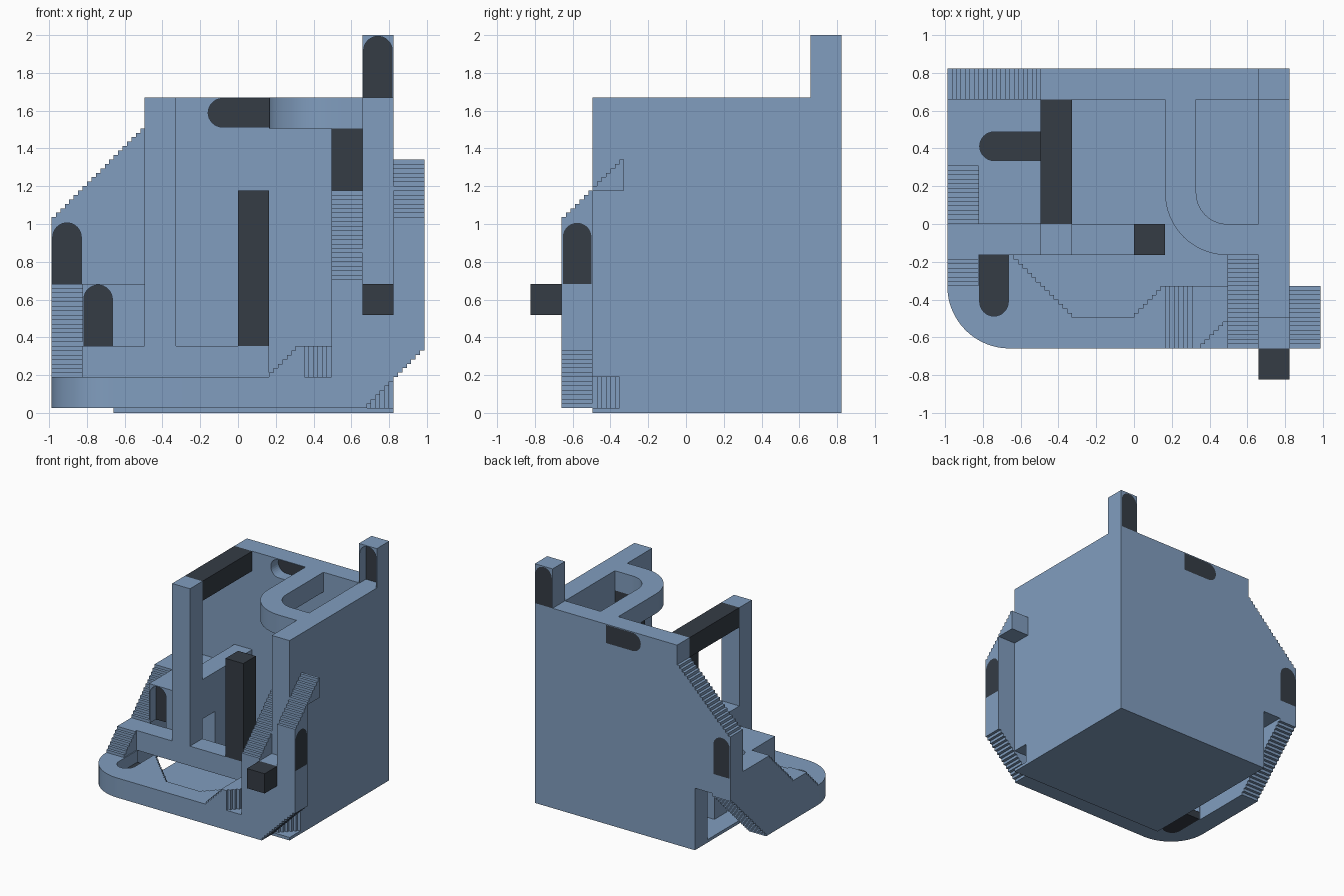
import bpy, bmesh, math

if "Cube" in bpy.data.objects:
    bpy.data.objects.remove(bpy.data.objects["Cube"])

U, Z0, N = 0.1646, 0.025, 7      # grid cell, floor thickness, steps per cell


def material(name, rgb):
    m = bpy.data.materials.new(name)
    m.diffuse_color = (*rgb, 1)
    m.use_nodes = True
    m.node_tree.nodes["Principled BSDF"].inputs["Base Color"].default_value = m.diffuse_color
    return m


BLUE = material("blue", (0.22, 0.34, 0.52))
DARK = material("dark", (0.035, 0.045, 0.06))


def prism(name, axis, pts, lo, hi, mat=BLUE, smooth=False):
    """Extrude a profile in grid cells: axis x uses (y,z), y uses (x,z), z uses (x,y)."""
    def place(p, t):
        x, y, z = {'x': (t, *p), 'y': (p[0], t, p[1]), 'z': (*p, t)}[axis]
        return x * U, y * U, z * U + Z0
    bm = bmesh.new()
    a = [bm.verts.new(place(p, lo)) for p in pts]
    b = [bm.verts.new(place(p, hi)) for p in pts]
    bm.faces.new(a)
    bm.faces.new(b[::-1])
    for i in range(len(pts)):
        j = (i + 1) % len(pts)
        bm.faces.new((a[i], b[i], b[j], a[j]))
    bmesh.ops.recalc_face_normals(bm, faces=bm.faces)
    me = bpy.data.meshes.new(name)
    bm.to_mesh(me)
    bm.free()
    me.materials.append(mat)
    ob = bpy.data.objects.new(name, me)
    bpy.context.collection.objects.link(ob)
    if smooth:
        bpy.ops.object.select_all(action='DESELECT')
        ob.select_set(True)
        bpy.context.view_layer.objects.active = ob
        bpy.ops.object.shade_smooth_by_angle(angle=math.radians(30))
    return ob


def box(name, x, y, z, mat=BLUE):
    return prism(name, 'z', [(x[0], y[0]), (x[1], y[0]), (x[1], y[1]), (x[0], y[1])], *z, mat)


def steps(p, q, first):
    """Stepped 45 degree line from p to q; first = coordinate that moves first."""
    n = round(abs(q[0] - p[0]) * N)
    pts, cur = [tuple(p)], list(p)
    for k in range(1, n + 1):
        for c in (first, 1 - first):
            cur[c] = p[c] + (q[c] - p[c]) * k / n
            pts.append(tuple(cur))
    return pts


def arc(cx, cy, r, a0, a1, n=16):
    return [(cx + r * math.cos(math.radians(a0 + (a1 - a0) * i / n)),
             cy + r * math.sin(math.radians(a0 + (a1 - a0) * i / n))) for i in range(n + 1)]


def arch(name, target, axis, base, d, hole, plate):
    """Arched opening cut through a part, closed on its outer side by a dark panel."""
    w, length = 0.46, 1.96
    loc = [(0, -w)] + arc(length - w, 0, w, -90, 90) + [(0, w)]
    pts = [(base[0] + t * d[0] - s * d[1], base[1] + t * d[1] + s * d[0]) for t, s in loc]
    cut = prism(name + "_cutter", axis, pts, hole[0] - 0.2, hole[1] + 0.2)
    cut.hide_render = True
    mod = target.modifiers.new(name, 'BOOLEAN')
    mod.operation, mod.solver, mod.object = 'DIFFERENCE', 'EXACT', cut
    bpy.ops.object.select_all(action='DESELECT')
    bpy.context.view_layer.objects.active = target
    target.select_set(True)
    bpy.ops.object.modifier_apply(modifier=name)
    bpy.data.objects.remove(cut)
    prism(name + "_panel", axis, pts, *plate, DARK)


# Floor, walls and corner post
box("floor", (-4, 5), (-3, 5), (-Z0 / U, 0))
back = prism("back_wall", 'y', [(5, 0), (-4, 0), (-4, 3), (-6, 3)]
             + steps((-6, 6), (-3, 9), 1) + [(-3, 10), (5, 10)], 4, 5)
prism("right_wall", 'x', [(-3, 1), (-2, 1), (-2, 0), (4, 0), (4, 10), (-3, 10)], 4, 5)
prism("right_wall_wedge", 'z', steps((4, -3), (5, -2), 0) + [(4, -2)], 0, 1)
post = box("corner_post", (4, 5), (4, 5), (10, 12))

# Left side with two stairs and a stepped underside
prism("left_stairs", 'x', [(-1, 0), (-1, 1)] + steps((-2, 1), (-1, 2), 1)
      + steps((0, 2), (2, 4), 1) + [(4, 4), (5, 4), (5, 3)]
      + steps((5, 3), (2, 0), 1), -6, -5)

# Front plate with rounded corner and stepped inner edge
plate = prism("front_plate", 'z', [(-6, -1)] + steps((-4, -1), (-2, -3), 0)
              + steps((0, -3), (1, -2), 1) + [(3, -2), (3, -4)]
              + arc(-4, -2, 2, 270, 180), 0, 1, smooth=True)
prism("front_ramp", 'y', steps((1, 1), (2, 2), 1) + [(2, 1)], -4, -2)
prism("front_block", 'z', steps((2, -4), (3, -3), 0) + [(3, -2), (2, -2)], 1, 2)

# Front right panel, outer column and inner stairs
prism("front_panel", 'y', [(3, 0)] + steps((4, 0), (6, 2), 0) + [(6, 4), (3, 4)], -4, -3)
column = prism("side_column", 'x', [(-4, 4)] + steps((-4, 6), (-2, 8), 1)
               + [(-2, 7), (-3, 7), (-3, 4)], 5, 6)
prism("inner_stairs", 'x', steps((-4, 4), (-1, 7), 1)
      + [(0, 7), (0, 6), (-1, 6), (-3, 4)], 3, 4)
box("front_cube", (4, 5), (-5, -4), (3, 4), DARK)

# Curved balcony on the dark post
prism("balcony", 'z', [(1, 4)] + arc(3, 1, 2, 180, 270) + [(4, -1), (4, 0)]
      + arc(3, 1, 1, 270, 180) + [(2, 4)], 9, 10, smooth=True)
box("balcony_post", (3, 4), (-1, 0), (7, 9), DARK)

# Middle beam, pillars and overhead beam
box("cross_beam", (-5, 1), (-1, 0), (1, 2))
box("tall_pillar", (-3, -2), (-1, 0), (2, 10))
box("dark_pillar", (0, 1), (-1, 0), (2, 7), DARK)
box("overhead_beam", (-3, -2), (0, 4), (9, 10), DARK)

# Left platform, its front wall and the low rail behind the pillar
platform = box("platform", (-5, -3), (0, 4), (3, 4))
inner = prism("platform_wall", 'y', [(-5, 2), (-3, 2), (-3, 3.999), (-5, 3.999)], 0, 1)
box("rail", (-3, -2), (0, 4), (3, 5))
box("rail_leg", (-3, -2), (1, 2), (0, 3))

# Arched openings with dark panels
arch("post_window", post, 'y', (4.5, 10), (0, 1), (4, 5), (4.5, 5))
arch("back_slot", back, 'y', (1, 9.5), (-1, 0), (4, 5), (4.6, 5))
arch("back_door", back, 'y', (-5.5, 4), (0, 1), (4, 5), (4.5, 5))
arch("column_door", column, 'x', (-3.5, 4), (0, 1), (5, 6), (5.5, 6))
arch("plate_hatch", plate, 'z', (-4.5, -1), (0, -1), (0, 1), (0, 0.4))
arch("platform_hatch", platform, 'z', (-3, 2.5), (-1, 0), (3, 4), (3, 3.4))
for wall in (inner, platform):
    if wall is platform:
        # clear the platform edge above the door
        cut = prism("door_head_cutter", 'y', [(-4.96, 2.5)] + arc(-4.5, 3.5, 0.46, 180, 0)
                    + [(-4.04, 2.5)], -0.2, 1)
        cut.hide_render = True
        m = wall.modifiers.new("door_head", 'BOOLEAN')
        m.operation, m.solver, m.object = 'DIFFERENCE', 'EXACT', cut
        bpy.context.view_layer.objects.active = wall
        bpy.ops.object.modifier_apply(modifier="door_head")
        bpy.data.objects.remove(cut)
    else:
        arch("platform_door", wall, 'y', (-4.5, 2), (0, 1), (0, 1), (0.5, 1))
